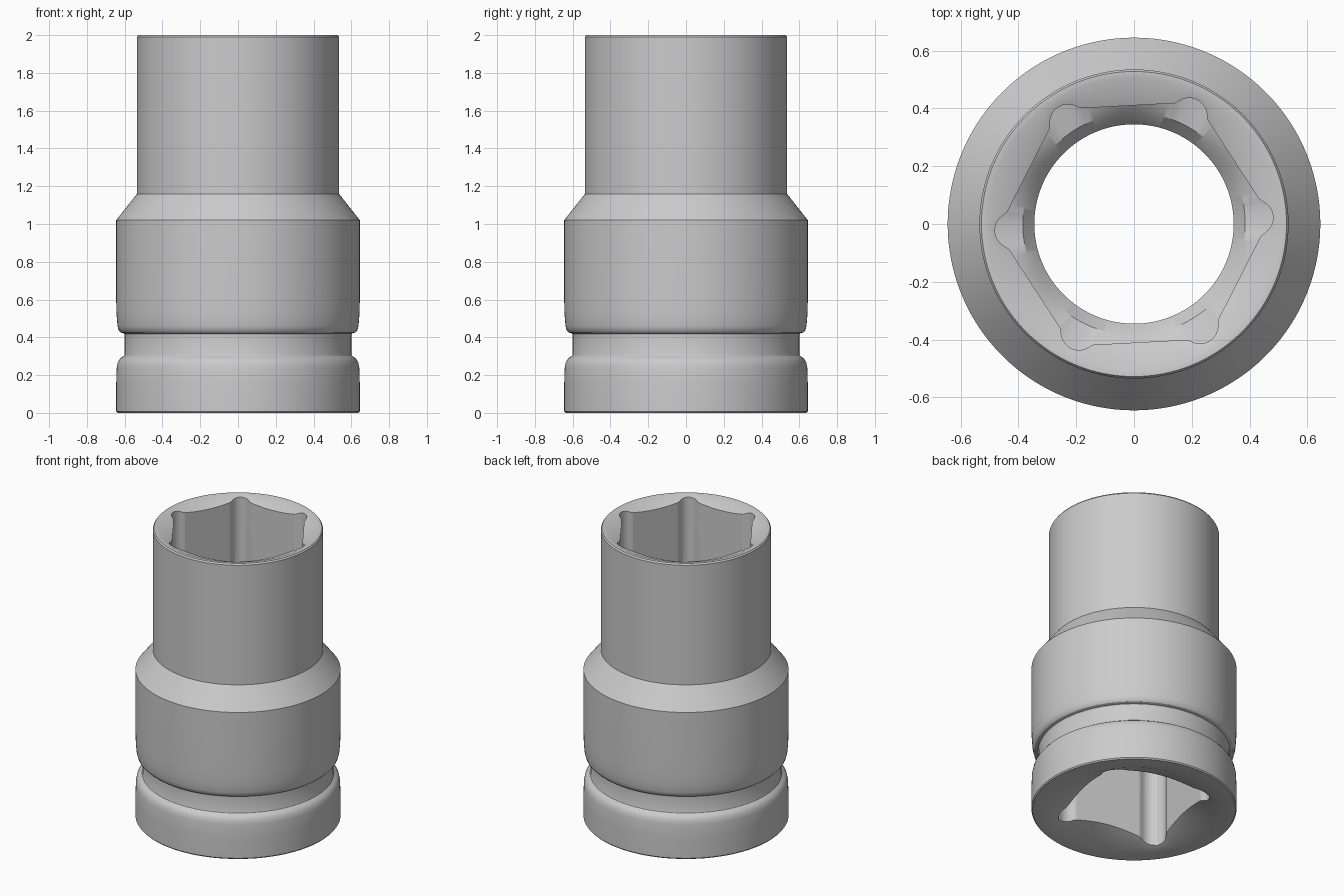
import bpy, bmesh, math

if "Cube" in bpy.data.objects:
    bpy.data.objects.remove(bpy.data.objects["Cube"])

N = 288  # points around each ring


def lobed(theta, sides, apothem, turn, lobe_centre, lobe_r, k=0.012):
    """Polar radius of a regular polygon with round relief lobes at its corners."""
    step = 2 * math.pi / sides
    phi = (theta - turn + step / 2) % step - step / 2      # angle from nearest corner
    poly = apothem / math.cos(step / 2 - abs(phi))
    d = lobe_r ** 2 - (lobe_centre * math.sin(phi)) ** 2
    lobe = lobe_centre * math.cos(phi) + math.sqrt(d) if d > 0 else 0
    h = max(k - abs(poly - lobe), 0) / k
    return max(poly, lobe) + h * h * k / 4                 # softened union


def hex_r(t):
    return lobed(t, 6, 0.41, math.radians(3), 0.42, 0.062)


def square_r(t):
    return lobed(t, 4, 0.352, math.radians(33), 0.41, 0.082)


def circle(r, z):
    return lambda t: (r, z)


# Outer wall, bottom to top
outer = [(0.53, 0), (0.638, 0), (0.645, 0.008), (0.645, 0.15), (0.642, 0.24),
         (0.636, 0.27), (0.624, 0.288), (0.603, 0.302), (0.6, 0.31),
         (0.6, 0.415), (0.604, 0.421), (0.622, 0.426), (0.632, 0.437), (0.638, 0.46),
         (0.643, 0.52), (0.645, 0.6), (0.645, 1.02), (0.535, 1.16),
         (0.535, 1.99), (0.528, 2.0), (0.507, 2.0)]
rings = [circle(r, z) for r, z in outer]

# Hex socket: countersunk mouth, walls and ledge
rings.append(lambda t: (hex_r(t), 2.0 - 0.42 * (0.507 - hex_r(t))))
rings.append(lambda t: (hex_r(t), 1.15))
# Through bore
rings += [circle(0.385, 1.13), circle(0.345, 1.08), circle(0.345, 0.85)]
# Square drive: ceiling, walls and countersunk mouth
rings.append(lambda t: (square_r(t), 0.85))
rings.append(lambda t: (square_r(t), 0.4 * (0.53 - square_r(t))))

# Loft the rings into one closed skin
bm = bmesh.new()
loops = []
for ring in rings:
    loop = []
    for i in range(N):
        t = 2 * math.pi * i / N
        r, z = ring(t)
        loop.append(bm.verts.new((r * math.cos(t), r * math.sin(t), z)))
    loops.append(loop)
for a, b in zip(loops, loops[1:] + loops[:1]):
    for i in range(N):
        j = (i + 1) % N
        bm.faces.new((a[i], a[j], b[j], b[i]))
bmesh.ops.recalc_face_normals(bm, faces=bm.faces)

mesh = bpy.data.meshes.new("impact_socket")
bm.to_mesh(mesh)
bm.free()
socket = bpy.data.objects.new("impact_socket", mesh)
bpy.context.collection.objects.link(socket)
bpy.context.view_layer.objects.active = socket
socket.select_set(True)
bpy.ops.object.shade_smooth_by_angle(angle=math.radians(28))
